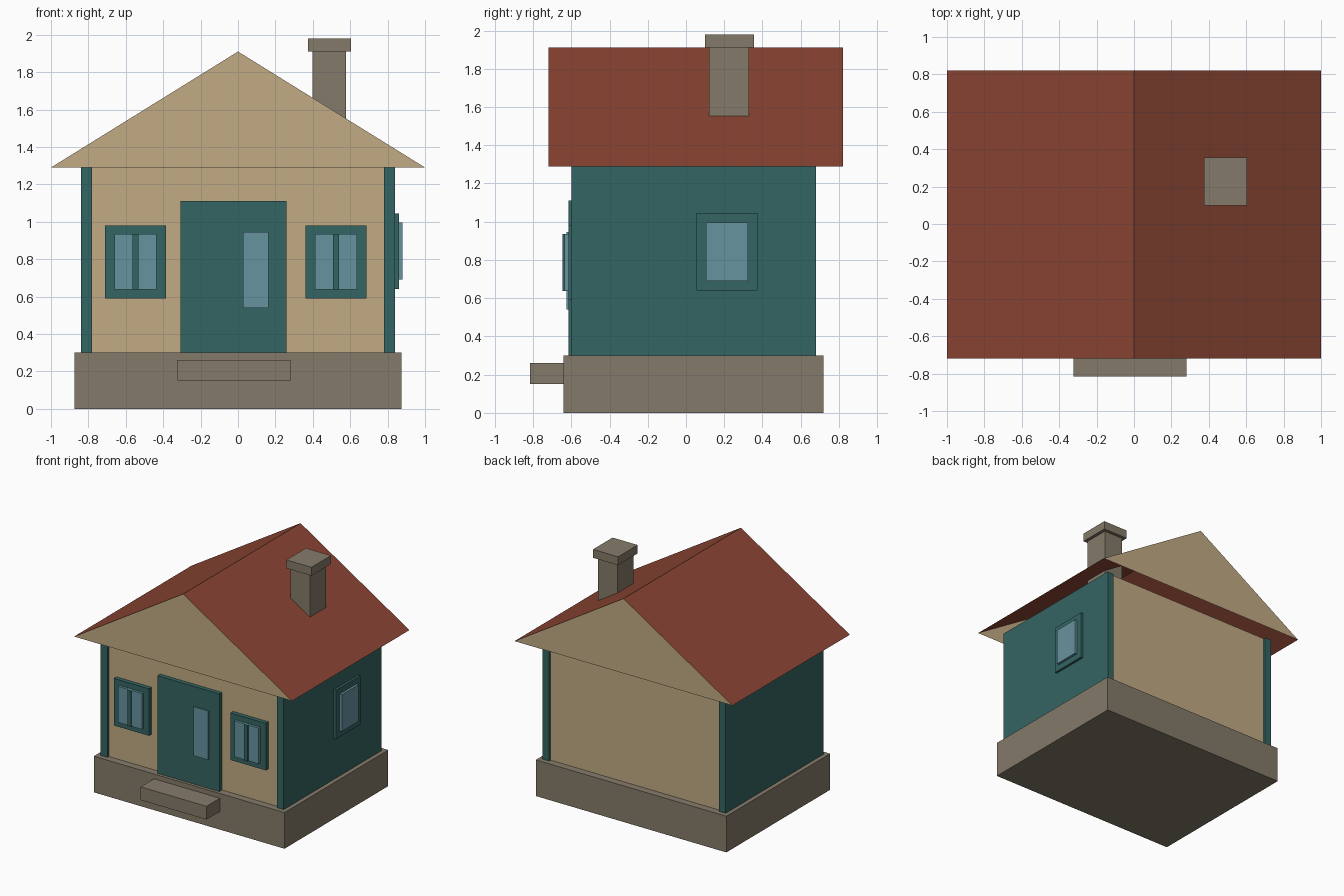
import bpy
import bmesh

if "Cube" in bpy.data.objects:
    bpy.data.objects.remove(bpy.data.objects["Cube"], do_unlink=True)


def material(name, rgb):
    linear = [((c / 255 + 0.055) / 1.055) ** 2.4 for c in rgb] + [1]
    mat = bpy.data.materials.new(name)
    mat.use_nodes = True
    mat.diffuse_color = linear
    mat.node_tree.nodes["Principled BSDF"].inputs["Base Color"].default_value = linear
    return mat


tan = material("tan plaster", (194, 171, 133))
teal = material("teal paint", (52, 101, 98))
red = material("red roofing", (139, 69, 52))
stone = material("grey stone", (132, 123, 106))
glass = material("blue glass", (103, 147, 160))


def add_object(name, bm, *mats):
    mesh = bpy.data.meshes.new(name)
    bm.to_mesh(mesh)
    bm.free()
    for mat in mats:
        mesh.materials.append(mat)
    obj = bpy.data.objects.new(name, mesh)
    bpy.context.collection.objects.link(obj)
    return obj


def box(name, mat, x, y, z):
    """Box spanning the (low, high) ranges on each axis."""
    bm = bmesh.new()
    bmesh.ops.create_cube(bm, size=1)
    for v in bm.verts:
        v.co = [r[0] if c < 0 else r[1] for c, r in zip(v.co, (x, y, z))]
    return add_object(name, bm, mat)


# Foundation and doorstep
box("foundation", stone, (-0.875, 0.875), (-0.64, 0.72), (0, 0.3))
box("doorstep", stone, (-0.323, 0.281), (-0.815, -0.64), (0.15, 0.26))

# Plaster body between two painted side walls
box("house_body", tan, (-0.78, 0.78), (-0.58, 0.66), (0.3, 1.29))
box("right_side_wall", teal, (-0.84, -0.78), (-0.6, 0.68), (0.3, 1.29))
box("left_side_wall", teal, (0.78, 0.84), (-0.6, 0.68), (0.3, 1.29))

# Front door with a narrow pane
box("front_door", teal, (-0.307, 0.259), (-0.615, -0.58), (0.3, 1.11))
box("door_pane", glass, (0.027, 0.163), (-0.624, -0.615), (0.54, 0.945))

# Two front windows
for side, cx in (("right", -0.548), ("left", 0.524)):
    box(side + "_window_frame", teal, (cx - 0.162, cx + 0.162), (-0.615, -0.58), (0.59, 0.98))
    box(side + "_window_pane", glass, (cx - 0.111, cx + 0.111), (-0.635, -0.615), (0.637, 0.935))
    box(side + "_window_bar", teal, (cx - 0.017, cx + 0.017), (-0.645, -0.615), (0.637, 0.935))

# Side window
box("side_window_frame", teal, (0.84, 0.86), (0.055, 0.375), (0.64, 1.045))
box("side_window_pane", glass, (0.86, 0.88), (0.105, 0.325), (0.69, 0.995))

# Open-bottomed roof: two red slopes closed by plaster gables
bm = bmesh.new()
front, back = [[bm.verts.new((x, y, z)) for x, z in ((-1, 1.29), (0, 1.91), (1, 1.29))]
               for y in (-0.72, 0.82)]
for i in range(2):
    bm.faces.new((front[i], front[i + 1], back[i + 1], back[i]))
for gable in (front, back):
    bm.faces.new(gable).material_index = 1
bmesh.ops.recalc_face_normals(bm, faces=bm.faces)
for f in bm.faces:
    if f.normal.dot(f.calc_center_median() - bm.verts[:][0].co.lerp(back[2].co, 0.5)) < 0:
        f.normal_flip()
add_object("roof", bm, red, tan)

# Chimney
box("chimney_stack", stone, (0.398, 0.577), (0.12, 0.33), (1.4, 1.91))
box("chimney_cap", stone, (0.374, 0.604), (0.1, 0.356), (1.91, 1.98))
